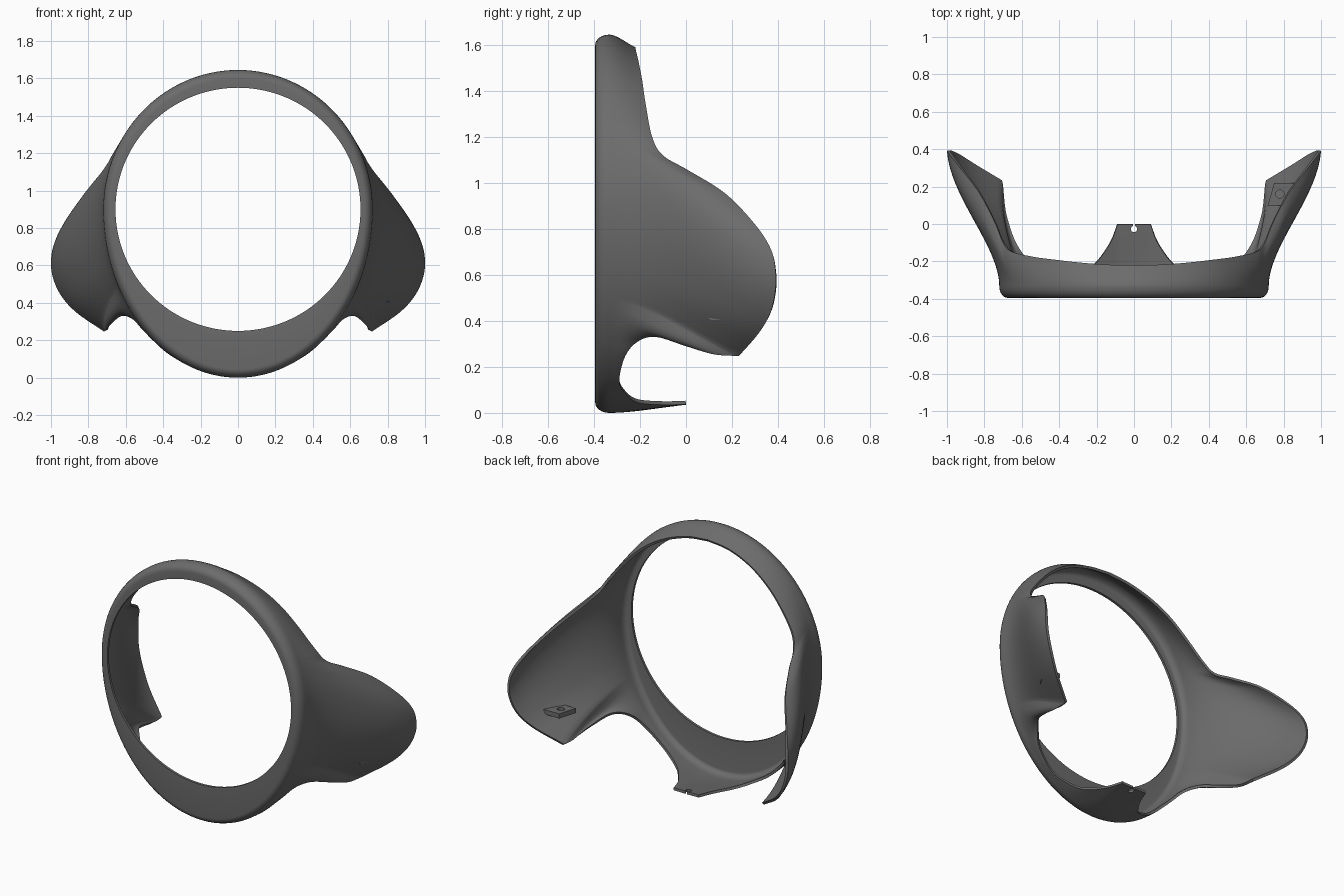
import bpy, bmesh
from math import sin, cos, pi, radians
from mathutils import Vector

cube = bpy.data.objects.get("Cube")
if cube:
    bpy.data.objects.remove(cube, do_unlink=True)

CENTRE_Z, FRONT_Y = 0.9, -0.395
STEPS = 7

grey = bpy.data.materials.new("dark_grey_plastic")
grey.use_nodes = True
colour = (0.15, 0.15, 0.15, 1)
grey.diffuse_color = colour
grey.node_tree.nodes["Principled BSDF"].inputs["Base Color"].default_value = colour


def make_object(name, bm):
    mesh = bpy.data.meshes.new(name)
    bm.to_mesh(mesh)
    bm.free()
    obj = bpy.data.objects.new(name, mesh)
    bpy.context.collection.objects.link(obj)
    mesh.materials.append(grey)
    return obj


def prism(bm, outline, low, high):
    """Extrude a flat outline between two heights."""
    face = bm.faces.new([bm.verts.new((x, y, low)) for x, y in outline])
    top = bmesh.ops.extrude_face_region(bm, geom=[face])["geom"]
    moved = [v for v in top if isinstance(v, bmesh.types.BMVert)]
    bmesh.ops.translate(bm, verts=moved, vec=(0, 0, high - low))
    bmesh.ops.recalc_face_normals(bm, faces=bm.faces[:])


def disc(x, y, r, n=24):
    return [(x + r * cos(2 * pi * k / n), y + r * sin(2 * pi * k / n)) for k in range(n)]


def smooth_path(points):
    """Catmull-Rom curve through the points, ends included."""
    p = [Vector(q) for q in points]
    p = [p[0] * 2 - p[1]] + p + [p[-1] * 2 - p[-2]]
    path = []
    for a, b, c, d in zip(p, p[1:], p[2:], p[3:]):
        for k in range(STEPS):
            t = k / STEPS
            path.append(0.5 * (2 * b + (c - a) * t + (2 * a - 5 * b + 4 * c - d) * t ** 2
                               + (3 * b - a - 3 * c + d) * t ** 3))
    return path + [p[-2]]


# Rear edge of the left half: x, y, z and the matching angle on the front ring
tongue_end = [(0, 0, .035, 0), (.09, 0, .037, 6)]
lower_edge = [(.09, 0, .037, 6), (.13, -.1, .035, 10), (.21, -.21, .045, 17),
              (.3, -.265, .085, 25), (.39, -.29, .14, 33), (.5, -.265, .245, 44),
              (.56, -.21, .31, 50), (.62, -.13, .33, 55), (.675, 0, .29, 59),
              (.705, .12, .255, 61), (.717, .23, .247, 63)]
wing_edge = [(.717, .23, .247, 63), (.86, .315, .345, 70), (.94, .365, .43, 76),
             (.985, .387, .52, 81), (1, .39, .61, 86), (.985, .37, .71, 92),
             (.93, .3, .82, 98), (.83, .17, .955, 105), (.745, .01, 1.055, 109.5),
             (.7, -.1, 1.12, 112.5), (.655, -.147, 1.2, 116), (.54, -.175, 1.34, 131),
             (.43, -.19, 1.443, 143), (.3, -.205, 1.522, 155), (.15, -.217, 1.573, 168),
             (0, -.22, 1.59, 180)]
edge = smooth_path(tongue_end) + smooth_path(lower_edge)[1:] + smooth_path(wing_edge)[1:]


def section(e):
    """Profile from the round opening, over the rim, back to the rear edge."""
    a = radians(e[3])
    drop = 0.9 if e[3] < 90 else 0.745

    def ring(rx, rz, y):
        return Vector((rx * sin(a), y, CENTRE_Z - rz * cos(a)))

    pts = [ring(.655, .65, FRONT_Y)]
    for k in range(7):
        t = k / 6 * pi / 2
        inset = .045 * (1 - sin(t))
        pts.append(ring(.72 - inset, drop - inset, FRONT_Y + .06 * (1 - cos(t))))
    start, end = pts[-1], Vector(e[:3])
    depth = end.y - start.y
    leave = start + Vector((0, .3 * depth, 0))
    arrive = start.lerp(end, .65) + Vector((.11 * depth * sin(a), 0, 0))
    for k in range(1, 19):
        t = k / 18
        s = 1 - t
        pts.append(start * s ** 3 + leave * 3 * t * s * s + arrive * 3 * t * t * s + end * t ** 3)
    return pts


# Surround shell with wings and tongue
bm = bmesh.new()
grid = [[bm.verts.new(p) for p in section(e)] for e in edge]
for c0, c1 in zip(grid, grid[1:]):
    for j in range(len(c0) - 1):
        bm.faces.new((c0[j], c0[j + 1], c1[j + 1], c1[j]))
shell = make_object("surround_shell", bm)
mirror = shell.modifiers.new("mirror", "MIRROR")
mirror.use_clip = True
solid = shell.modifiers.new("thickness", "SOLIDIFY")
solid.thickness = 0.016
solid.offset = -1

# Keyhole slot in the tongue
bm = bmesh.new()
neck = 0.006
arc = [(.017 * sin(t), -.027 - .017 * cos(t))
       for t in [radians(-158 + 316 * k / 20) for k in range(21)]]
prism(bm, arc + [(neck, .05), (-neck, .05)], -.1, .15)
slot = make_object("slot_cutter", bm)

# Mounting lug inside the left wing
bm = bmesh.new()
prism(bm, [(.75, .22), (.86, .22), (.8, .1), (.715, .1)], .405, .435)
lug = make_object("mounting_lug", bm)
bm = bmesh.new()
prism(bm, disc(.78, .16, .022), .3, .5)
hole = make_object("lug_hole_cutter", bm)

for obj, cutter in ((shell, slot), (lug, hole)):
    cut = obj.modifiers.new("cut", "BOOLEAN")
    cut.operation = "DIFFERENCE"
    cut.solver = "EXACT"
    cut.object = cutter
    cutter.hide_render = True
    cutter.hide_set(True)

for obj in (shell, lug):
    bpy.ops.object.select_all(action="DESELECT")
    obj.select_set(True)
    bpy.context.view_layer.objects.active = obj
    for mod in list(obj.modifiers):
        bpy.ops.object.modifier_apply(modifier=mod.name)
    bpy.ops.object.shade_smooth_by_angle(angle=radians(40))
for cutter in (slot, hole):
    bpy.data.objects.remove(cutter, do_unlink=True)
